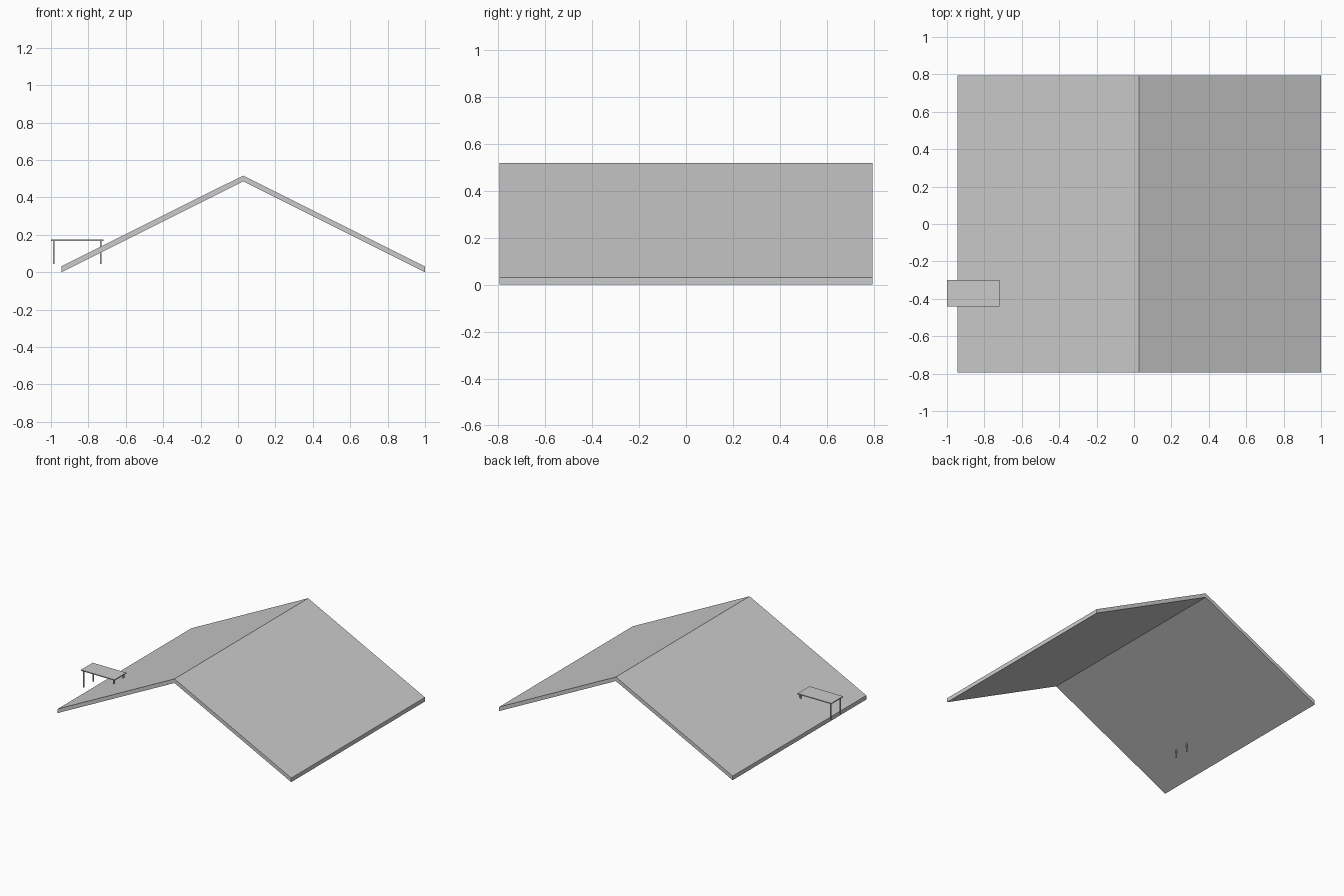
import bpy, bmesh

if "Cube" in bpy.data.objects:
    bpy.data.objects.remove(bpy.data.objects["Cube"])

grey = bpy.data.materials.new("light_grey")
grey.diffuse_color = (0.6, 0.6, 0.6, 1)
grey.use_nodes = True
grey.node_tree.nodes["Principled BSDF"].inputs["Base Color"].default_value = grey.diffuse_color


def finish(name, bm):
    bmesh.ops.recalc_face_normals(bm, faces=bm.faces)
    mesh = bpy.data.meshes.new(name)
    bm.to_mesh(mesh)
    bm.free()
    mesh.materials.append(grey)
    ob = bpy.data.objects.new(name, mesh)
    bpy.context.collection.objects.link(ob)
    return ob


def box(name, x0, x1, y0, y1, z0, z1):
    bm = bmesh.new()
    bmesh.ops.create_cube(bm, size=1)
    for v in bm.verts:
        v.co.x = x1 if v.co.x > 0 else x0
        v.co.y = y1 if v.co.y > 0 else y0
        v.co.z = z1 if v.co.z > 0 else z0
    return finish(name, bm)


# Gabled roof: chevron profile extruded along y
left, ridge, right = -0.945, 0.0275, 1.0
eave, peak, thick, half_depth = 0.031, 0.517, 0.031, 0.795
profile = [(left, 0), (ridge, peak - thick), (right, 0),
           (right, eave), (ridge, peak), (left, eave)]
bm = bmesh.new()
front = [bm.verts.new((x, -half_depth, z)) for x, z in profile]
back = [bm.verts.new((x, half_depth, z)) for x, z in profile]
for i in range(6):
    j = (i + 1) % 6
    bm.faces.new((front[i], front[j], back[j], back[i]))
for ring in (front, back):
    bm.faces.new((ring[0], ring[1], ring[4], ring[5]))
    bm.faces.new((ring[1], ring[2], ring[3], ring[4]))
finish("roof", bm)

# Small table straddling the left slope
x0, x1, y0, y1 = -1.0, -0.72, -0.44, -0.30
box("table_top", x0, x1, y0, y1, 0.168, 0.175)

# Four slim legs inset from the corners
inset, r = 0.014, 0.004
for sx, x in (("left", x0 + inset), ("right", x1 - inset)):
    for sy, y in (("front", y0 + inset), ("back", y1 - inset)):
        box(f"table_leg_{sy}_{sx}", x - r, x + r, y - r, y + r, 0.043, 0.168)
